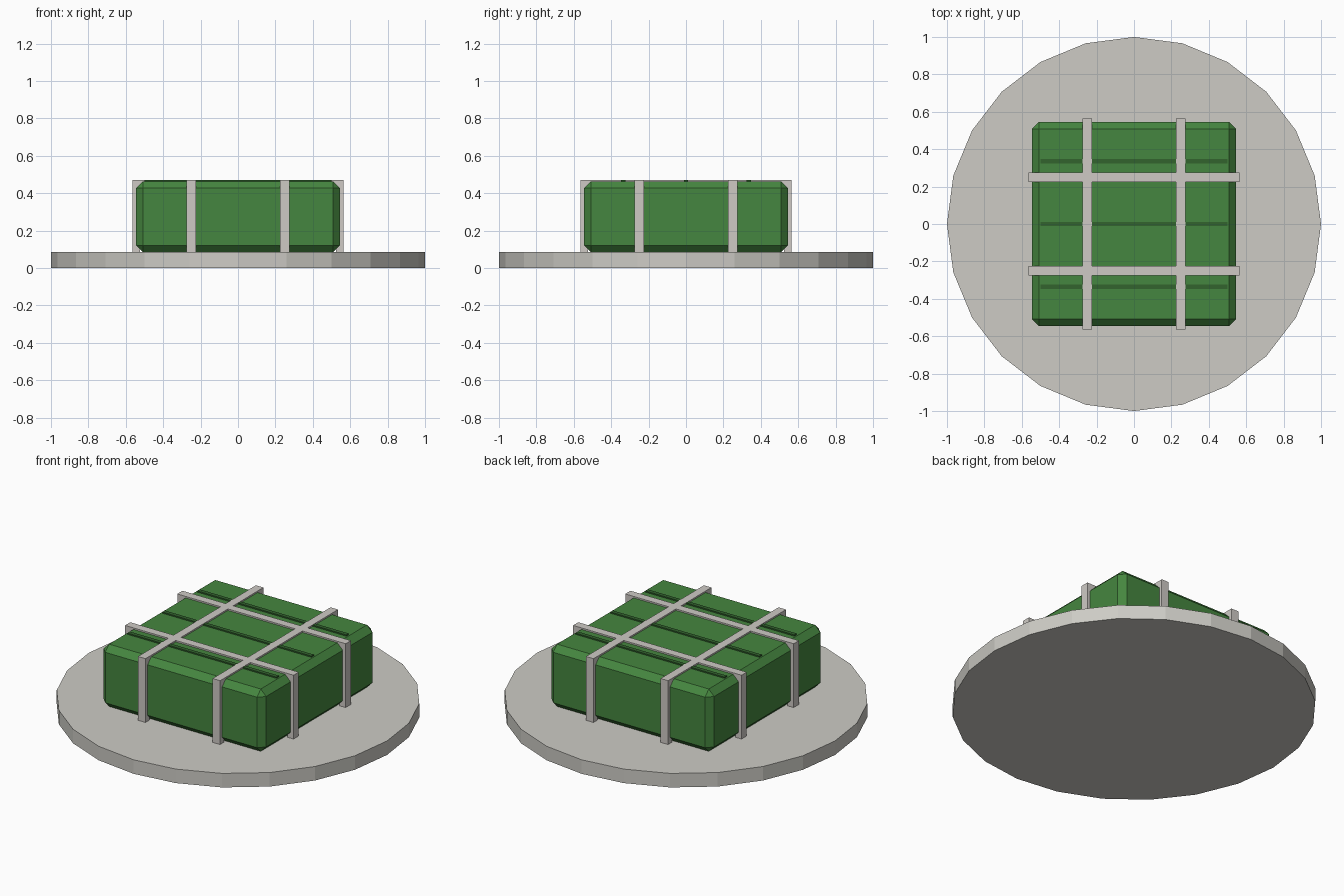
import bpy
import bmesh
from math import radians
from mathutils import Matrix

old = bpy.data.objects.get("Cube")
if old:
    bpy.data.objects.remove(old, do_unlink=True)


def material(name, rgb):
    mat = bpy.data.materials.new(name)
    mat.use_nodes = True
    colour = (*rgb, 1)
    mat.diffuse_color = colour
    mat.node_tree.nodes["Principled BSDF"].inputs["Base Color"].default_value = colour
    return mat


GREEN = material("crate green", (0.06, 0.24, 0.05))
DARK = material("dark green", (0.032, 0.125, 0.027))
STONE = material("pale stone", (0.61, 0.60, 0.56))
STRAP = material("strap grey", (0.62, 0.59, 0.56))

BASE_TOP, BODY_TOP, STRAP_TOP = 0.085, 0.463, 0.472


def add_object(name, bm, mat):
    bmesh.ops.recalc_face_normals(bm, faces=bm.faces[:])
    mesh = bpy.data.meshes.new(name)
    bm.to_mesh(mesh)
    bm.free()
    mesh.materials.append(mat)
    obj = bpy.data.objects.new(name, mesh)
    bpy.context.collection.objects.link(obj)
    return obj


def box(name, size, centre, mat, bevel=0):
    bm = bmesh.new()
    bmesh.ops.create_cube(bm, size=1, matrix=Matrix.Translation(centre) @ Matrix.Diagonal((*size, 1)))
    if bevel:
        bmesh.ops.bevel(bm, geom=bm.edges[:], offset=bevel, segments=1, affect="EDGES")
    return add_object(name, bm, mat)


def strap(name, offset, turn):
    # Square arch profile, extruded to the strap width
    outer, inner, under, width = 0.565, 0.525, 0.432, 0.05
    profile = [(-outer, BASE_TOP), (-outer, STRAP_TOP), (outer, STRAP_TOP), (outer, BASE_TOP),
               (inner, BASE_TOP), (inner, under), (-inner, under), (-inner, BASE_TOP)]
    bm = bmesh.new()
    face = bm.faces.new([bm.verts.new((offset - width / 2, y, z)) for y, z in profile])
    result = bmesh.ops.extrude_face_region(bm, geom=[face])
    moved = [v for v in result["geom"] if isinstance(v, bmesh.types.BMVert)]
    bmesh.ops.translate(bm, verts=moved, vec=(width, 0, 0))
    bmesh.ops.rotate(bm, verts=bm.verts[:], matrix=Matrix.Rotation(radians(turn), 3, "Z"))
    return add_object(name, bm, STRAP)


# Round base
bm = bmesh.new()
bmesh.ops.create_cone(bm, cap_ends=True, segments=24, radius1=1, radius2=1, depth=BASE_TOP,
                      matrix=Matrix.Translation((0, 0, BASE_TOP / 2)))
add_object("round_base", bm, STONE)

# Chamfered crate
box("crate_body", (1.09, 1.09, BODY_TOP - BASE_TOP), (0, 0, (BODY_TOP + BASE_TOP) / 2), GREEN, 0.036)

# Thin dark ribs across the lid
for label, y in (("front", -0.335), ("middle", 0), ("back", 0.335)):
    box(f"lid_rib_{label}", (1.0, 0.024, 0.009), (0, y, BODY_TOP + 0.003), DARK)

# Crossed straps
for label, offset in (("right", -0.25), ("left", 0.25)):
    strap(f"strap_{label}", offset, 0)
for label, offset in (("front", -0.25), ("back", 0.25)):
    strap(f"strap_{label}", offset, 90)
